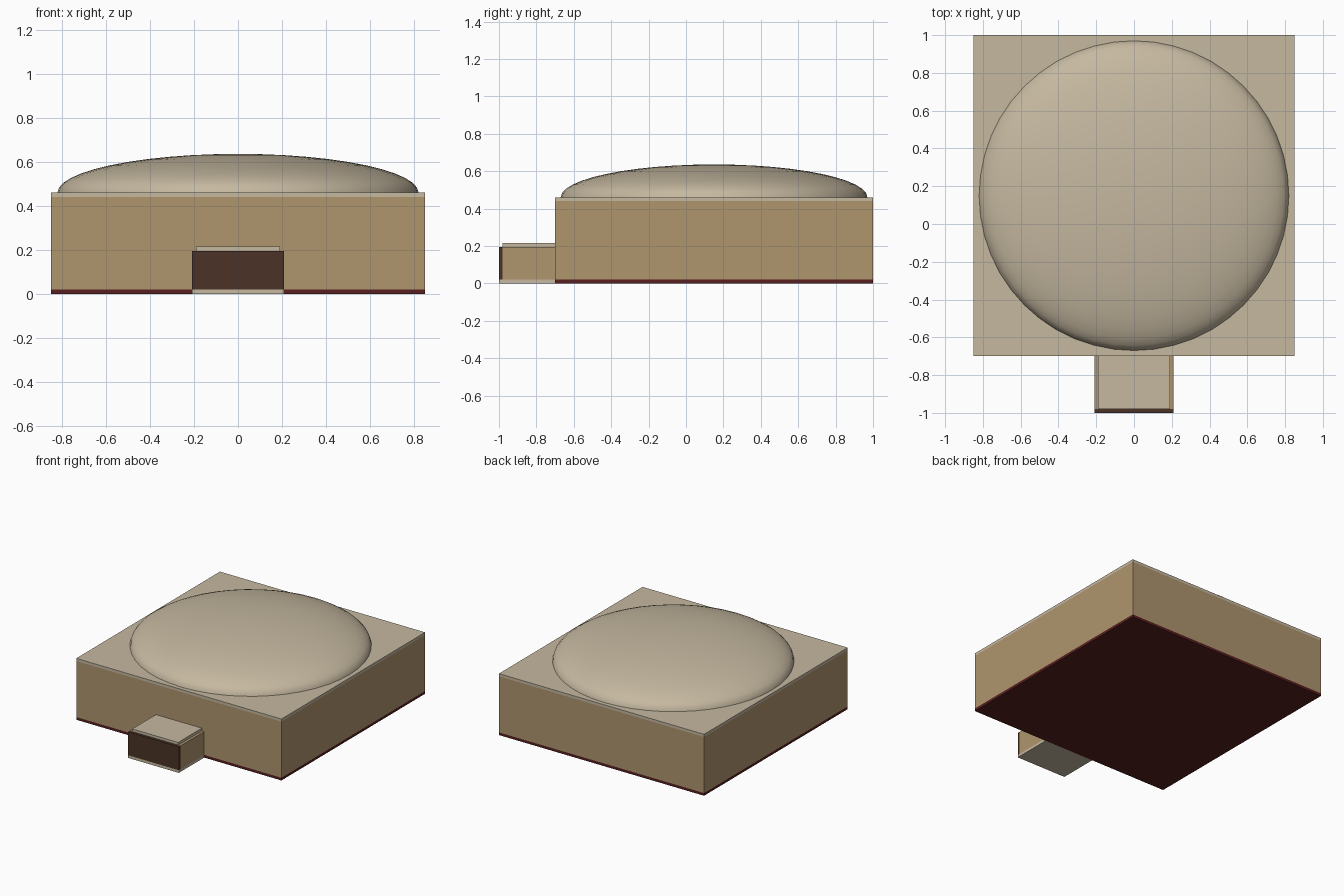
import bpy, bmesh
from math import radians

if "Cube" in bpy.data.objects:
    bpy.data.objects.remove(bpy.data.objects["Cube"])


def material(name, rgb):
    m = bpy.data.materials.new(name)
    m.diffuse_color = (*rgb, 1)
    m.use_nodes = True
    m.node_tree.nodes["Principled BSDF"].inputs["Base Color"].default_value = m.diffuse_color
    return m


tan = material("tan_wall", (0.43, 0.30, 0.155))
stone = material("pale_stone", (0.56, 0.48, 0.35))
red = material("dark_red", (0.10, 0.014, 0.014))
brown = material("dark_brown", (0.069, 0.032, 0.019))


def finish(name, bm, mat):
    mesh = bpy.data.meshes.new(name)
    bm.to_mesh(mesh)
    bm.free()
    mesh.materials.append(mat)
    ob = bpy.data.objects.new(name, mesh)
    bpy.context.collection.objects.link(ob)
    return ob


def box(name, half_x, y, z, mat):
    """Box centred on x = 0, with (min, max) ranges in y and z."""
    bm = bmesh.new()
    bmesh.ops.create_cube(bm, size=1)
    for v in bm.verts:
        v.co = (half_x * (1 if v.co.x > 0 else -1), y[v.co.y > 0], z[v.co.z > 0])
    return finish(name, bm, mat)


# Main hall: base slab, walls, roof slab
hall_y = (-0.70, 1.0)
box("base_slab", 0.85, hall_y, (0, 0.02), red)
box("hall_walls", 0.85, hall_y, (0.02, 0.44), tan)
box("roof_slab", 0.85, hall_y, (0.44, 0.46), stone)

# Entrance porch: floor, walls, raised roof panel, door
box("porch_floor", 0.21, (-1.0, -0.70), (0, 0.02), stone)
box("porch_walls", 0.21, (-0.98, -0.70), (0.02, 0.195), tan)
box("porch_roof", 0.19, (-0.98, -0.70), (0.195, 0.215), stone)
box("front_door", 0.21, (-1.0, -0.98), (0.02, 0.195), brown)

# Shallow dome: upper half of a flattened sphere resting on the roof
bm = bmesh.new()
bmesh.ops.create_uvsphere(bm, u_segments=48, v_segments=24, radius=1)
bmesh.ops.bisect_plane(bm, geom=bm.verts[:] + bm.edges[:] + bm.faces[:],
                       plane_co=(0, 0, 0), plane_no=(0, 0, -1), clear_outer=True)
bmesh.ops.scale(bm, vec=(0.82, 0.82, 0.176), verts=bm.verts)
bmesh.ops.translate(bm, vec=(0, 0.15, 0.46), verts=bm.verts)
dome = finish("dome", bm, stone)
bpy.context.view_layer.objects.active = dome
dome.select_set(True)
bpy.ops.object.shade_smooth_by_angle(angle=radians(40))
